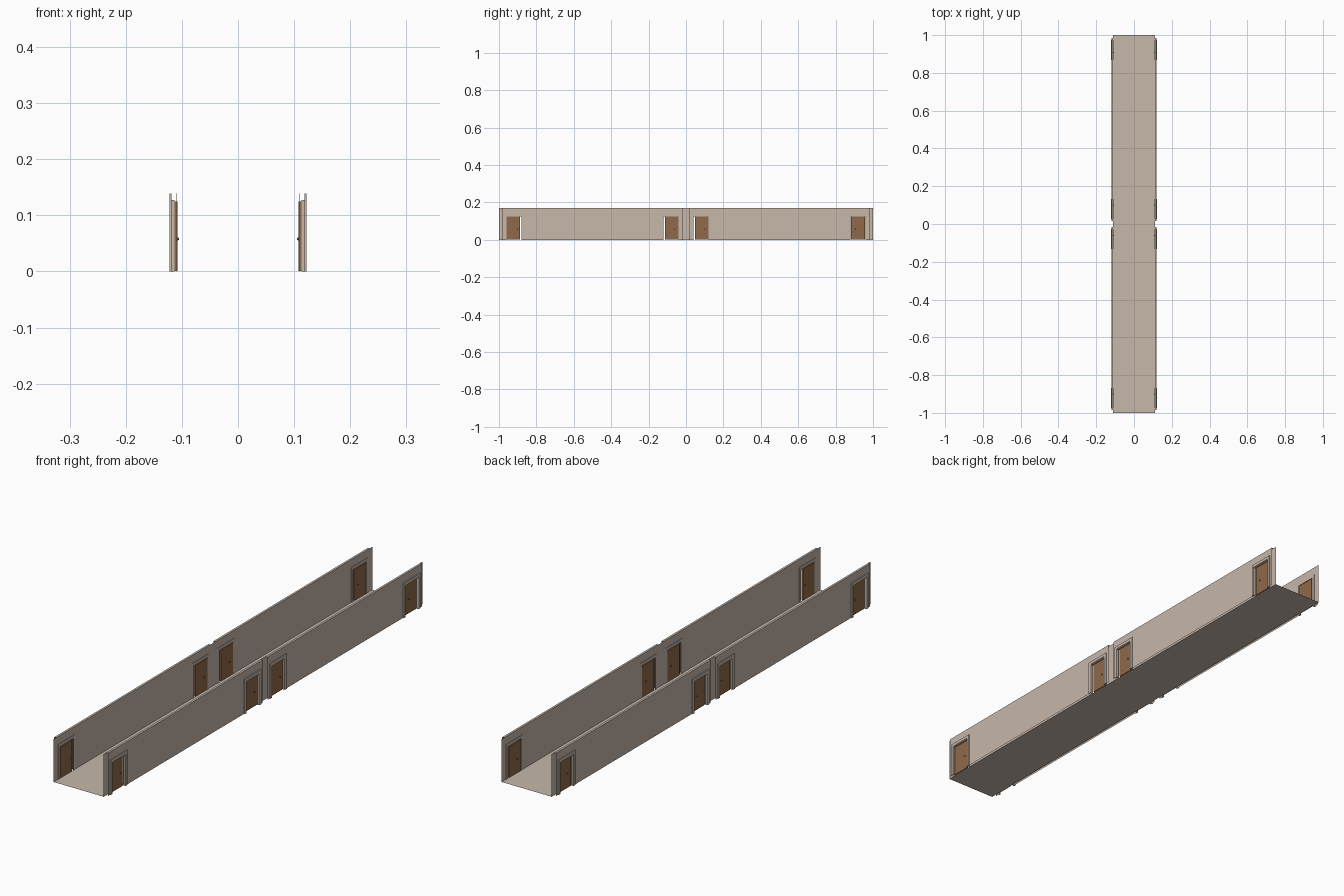
import bpy, bmesh
from mathutils import Matrix, Vector

if "Cube" in bpy.data.objects:
    bpy.data.objects.remove(bpy.data.objects["Cube"])

def mat(name, c):
    m = bpy.data.materials.new(name)
    m.diffuse_color = (*c, 1)
    m.use_nodes = True
    m.node_tree.nodes["Principled BSDF"].inputs["Base Color"].default_value = m.diffuse_color
    return m

PLASTER = mat("warm plaster", (0.57, 0.48, 0.41))
WOOD = mat("door wood", (0.28, 0.14, 0.065))
METAL = mat("handle metal", (0.12, 0.12, 0.13))

IN, OUT, H = 0.11, 0.1185, 0.17       # wall faces and height
HALF, DOOR_H = 0.043, 0.127           # half opening width, opening height
# centre, panel shift, handle offset from centre
DOORS = [(-0.92, -0.004, 0.02), (-0.08, 0.004, 0.02),
         (0.08, 0.004, 0.02), (0.92, 0.0, -0.013)]

def finish(name, bm, material):
    me = bpy.data.meshes.new(name)
    bm.to_mesh(me)
    bm.free()
    me.materials.append(material)
    ob = bpy.data.objects.new(name, me)
    bpy.context.collection.objects.link(ob)
    return ob

def quad(bm, pts):
    bm.faces.new([bm.verts.new(p) for p in pts])

def box(bm, x0, x1, y0, y1, z0, z1):
    r = bmesh.ops.create_cube(bm, size=1)
    for v in r["verts"]:
        v.co = Vector(((x0 + x1) / 2 + v.co.x * (x1 - x0),
                       (y0 + y1) / 2 + v.co.y * (y1 - y0),
                       (z0 + z1) / 2 + v.co.z * (z1 - z0)))

def sheet(bm, x, y0, y1, flip):
    """Upright wall sheet from y0 to y1 with its door openings left out."""
    def panel(a, b, z0):
        p = [(x, a, z0), (x, b, z0), (x, b, H), (x, a, H)]
        quad(bm, p[::-1] if flip else p)
    y = y0
    for c, _, _ in DOORS:
        if y0 < c < y1:
            panel(y, c - HALF, 0)
            panel(c - HALF, c + HALF, DOOR_H)
            y = c + HALF
    panel(y, y1, 0)

# floor
bm = bmesh.new()
quad(bm, [(-IN, -1, 0), (IN, -1, 0), (IN, 1, 0), (-IN, 1, 0)])
finish("floor", bm, PLASTER)

def build_side(s, side):
    def mirrored(name, bm, material):
        if s < 0:
            bmesh.ops.transform(bm, matrix=Matrix.Scale(-1, 4, (1, 0, 0)), verts=bm.verts)
            bmesh.ops.reverse_faces(bm, faces=bm.faces)
        return finish(side + "_" + name, bm, material)

    # continuous inner wall sheet
    bm = bmesh.new()
    sheet(bm, IN, -1, 1, True)
    mirrored("inner_wall", bm, PLASTER)

    # two outer wall sections with top caps and open ends
    bm = bmesh.new()
    for a, b in ((-0.985, -0.015), (0.015, 0.985)):
        sheet(bm, OUT, a, b, False)
        quad(bm, [(IN, a, H), (OUT, a, H), (OUT, b, H), (IN, b, H)])
    mirrored("outer_wall", bm, PLASTER)

    for i, (c, shift, knob) in enumerate(DOORS, 1):
        # jamb lining and the casings on both wall faces
        bm = bmesh.new()
        t = 0.003
        for e in (-1, 1):
            ys = sorted((c + e * HALF, c + e * (HALF - t)))
            box(bm, 0.113, 0.1205, *ys, 0, DOOR_H)
        box(bm, 0.113, 0.1205, c - HALF, c + HALF, DOOR_H - t, DOOR_H)
        for x0, x1 in ((0.1085, IN), (OUT, 0.122)):
            for e in (-1, 1):
                ys = sorted((c + e * (HALF - 0.001), c + e * (HALF + 0.01)))
                box(bm, x0, x1, *ys, 0, DOOR_H)
            box(bm, x0, x1, c - HALF - 0.01, c + HALF + 0.01, DOOR_H, 0.139)
        mirrored(f"door_frame_{i}", bm, PLASTER)

        # door panel
        bm = bmesh.new()
        m = c + shift
        box(bm, 0.1078, 0.1135, m - 0.037, m + 0.037, 0.001, 0.1245)
        mirrored(f"door_{i}", bm, WOOD)

        # round handles on both sides
        bm = bmesh.new()
        for x in (0.1072, 0.1145):
            bmesh.ops.create_uvsphere(bm, u_segments=12, v_segments=8, radius=0.0025,
                                      matrix=Matrix.Translation((x, c + knob, 0.058)))
        for f in bm.faces:
            f.smooth = True
        mirrored(f"door_handle_{i}", bm, METAL)

build_side(1, "right")
build_side(-1, "left")
